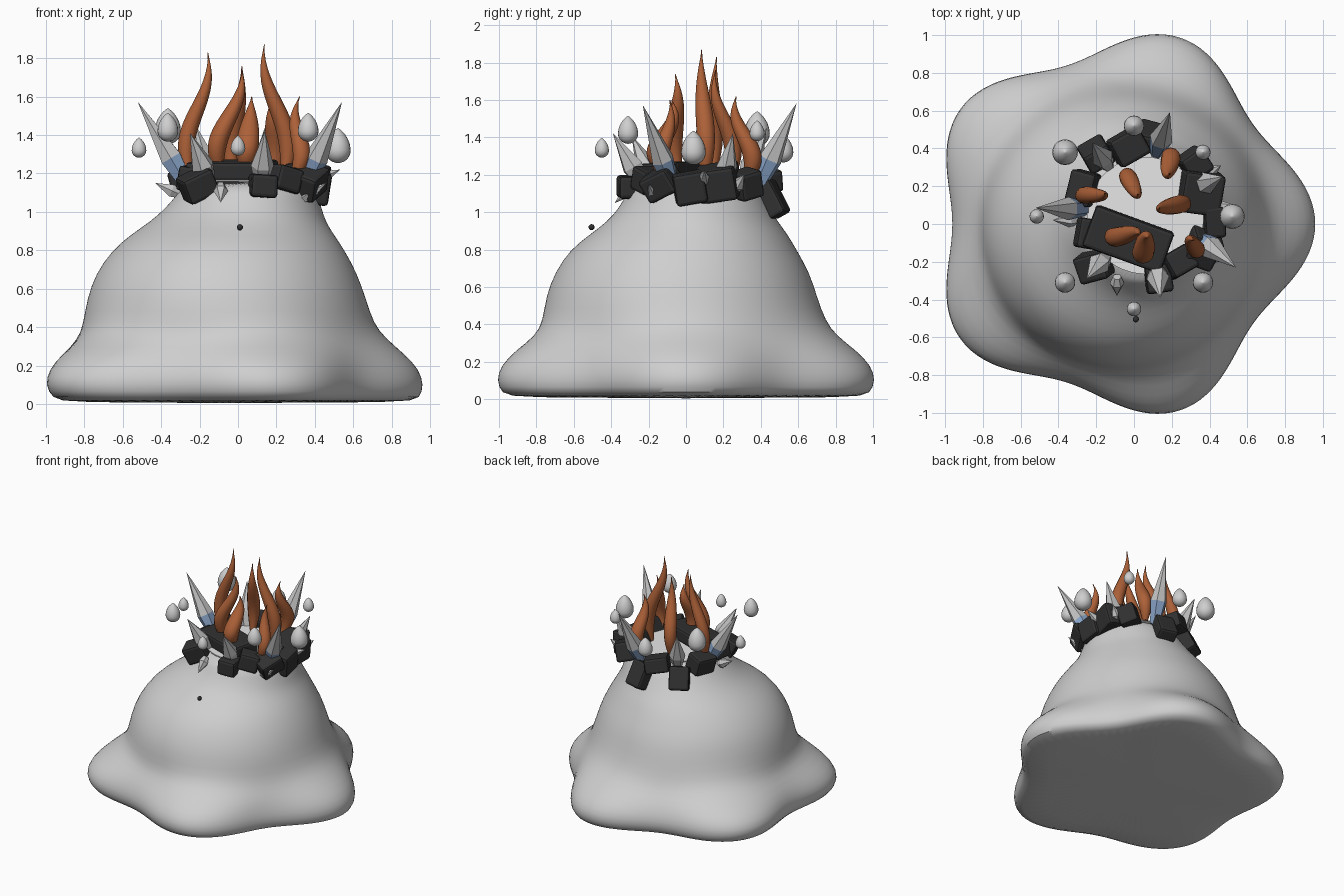
import bpy, bmesh, math
from mathutils import Vector, Euler

old = bpy.data.objects.get("Cube")
if old:
    bpy.data.objects.remove(old)


def material(name, colour):
    mat = bpy.data.materials.new(name)
    mat.use_nodes = True
    mat.diffuse_color = (*colour, 1)
    shader = next(n for n in mat.node_tree.nodes if n.type == 'BSDF_PRINCIPLED')
    shader.inputs["Base Color"].default_value = (*colour, 1)
    shader.inputs["Roughness"].default_value = 0.8
    return mat


stone = material("pale grey", (0.62, 0.62, 0.62))
white = material("white", (0.95, 0.95, 0.95))
charcoal = material("charcoal", (0.03, 0.03, 0.03))
orange = material("burnt orange", (0.42, 0.12, 0.04))
crystal_grey = material("crystal grey", (0.55, 0.55, 0.55))
crystal_blue = material("crystal blue", (0.27, 0.4, 0.62))


def finish(name, bm, mats, smooth):
    bmesh.ops.recalc_face_normals(bm, faces=bm.faces)
    mesh = bpy.data.meshes.new(name)
    bm.to_mesh(mesh)
    bm.free()
    for mat in mats:
        mesh.materials.append(mat)
    obj = bpy.data.objects.new(name, mesh)
    bpy.context.collection.objects.link(obj)
    if smooth:
        bpy.ops.object.select_all(action='DESELECT')
        obj.select_set(True)
        bpy.context.view_layer.objects.active = obj
        bpy.ops.object.shade_smooth_by_angle(angle=math.radians(50))
    return obj


def loft(name, rings, sides, mats, smooth=True, first_band=0):
    """Skin horizontal rings (centre, radius, five-lobe bulge) and cap both ends."""
    bm = bmesh.new()
    loops = []
    for centre, radius, lobe in rings:
        loop = []
        for i in range(sides):
            a = math.tau * i / sides
            r = radius + lobe * math.cos(5 * a)
            loop.append(bm.verts.new(centre + Vector((r * math.cos(a), r * math.sin(a), 0))))
        loops.append(loop)
    for k, (low, high) in enumerate(zip(loops, loops[1:])):
        for i in range(sides):
            j = (i + 1) % sides
            face = bm.faces.new((low[i], low[j], high[j], high[i]))
            face.material_index = first_band if k == 0 else 0
    base = bm.faces.new(loops[0][::-1])
    base.material_index = first_band
    bm.faces.new(loops[-1])
    return finish(name, bm, mats, smooth)


# Mound: five-lobed skirt blending into a round leaning neck
# height, centre x, centre y, radius, lobe
mound_profile = [
    (0.005, -.06, 0, .88, .07), (.03, -.07, 0, .94, .08), (.1, -.08, 0, .97, .08),
    (.18, -.08, 0, .95, .075), (.26, -.07, 0, .89, .05), (.34, -.05, 0, .80, .02),
    (.42, -.055, -.01, .755, .005), (.55, -.06, -.025, .725, 0), (.68, -.06, -.02, .68, 0),
    (.8, -.05, -.015, .605, 0), (.88, -.03, .015, .53, 0), (.95, 0, .035, .455, 0),
    (1.02, .03, .045, .405, 0), (1.1, .05, .045, .36, 0), (1.16, .06, .045, .33, 0)]
mound = loft("mound", [(Vector((x, y, z)), r, w) for z, x, y, r, w in mound_profile], 80, [stone])
mound.modifiers.new("soften", 'SUBSURF').levels = 1
mound.modifiers["soften"].render_levels = 1

# Bright crater floor
loft("crater_floor", [(Vector((.06, .045, z)), .31, 0) for z in (1.159, 1.167)], 48, [white])


# Charred blocks around the rim
def block(name, place, size, turn):
    bm = bmesh.new()
    bmesh.ops.create_cube(bm, size=1)
    bmesh.ops.scale(bm, vec=size, verts=bm.verts)
    bmesh.ops.bevel(bm, geom=bm.edges[:], offset=0.018, segments=2, affect='EDGES', profile=0.5)
    obj = finish(name, bm, [charcoal], False)
    obj.location = place
    obj.rotation_euler = Euler([math.radians(t) for t in turn])


block("crater_slab", (-.03, -.08, 1.215), (.44, .23, .1), (4, 0, -20))
blocks = [
    ((-.21, -.22, 1.14), (.17, .15, .14), (10, -25, 15)),
    ((.13, -.29, 1.135), (.14, .15, .12), (0, 4, 8)),
    ((.36, -.13, 1.16), (.17, .18, .14), (25, 20, -20)),
    ((.42, .02, 1.13), (.11, .17, .17), (10, 8, 5)),
    ((.35, .17, 1.16), (.22, .22, .18), (8, 12, -8)),
    ((.32, .32, 1.15), (.14, .14, .15), (15, 10, 35)),
    ((.09, .46, 1.07), (.15, .1, .2), (28, 0, -15)),
    ((-.03, .41, 1.17), (.18, .16, .12), (10, 10, 30)),
    ((-.2, .37, 1.08), (.15, .12, .18), (25, 0, 30)),
    ((-.27, .19, 1.16), (.14, .18, .14), (5, -15, -15)),
    ((-.25, -.05, 1.17), (.11, .16, .13), (0, 10, -10)),
    ((.24, -.2, 1.17), (.15, .14, .13), (0, 15, 30))]
for n, (place, size, turn) in enumerate(blocks, 1):
    block(f"rim_block_{n}", place, size, turn)


# Crystal spikes: flared lower band, long pointed tip
def spike(name, base, tip, radius, tinted=True):
    base, tip = Vector(base), Vector(tip)
    length = (tip - base).length
    rings = [(Vector((0, 0, length * t)), radius * r, 0)
             for t, r in ((0, .6), (.34, 1), (1, .01))]
    obj = loft(name, rings, 6, [crystal_grey, crystal_blue], False, int(tinted))
    obj.location = base
    obj.rotation_euler = (tip - base).to_track_quat('Z', 'Y').to_euler()


large_spikes = [
    ((-.26, .08, 1.13), (-.52, .085, 1.57)), ((.34, -.07, 1.13), (.54, -.23, 1.57)),
    ((.12, .38, 1.13), (.19, .59, 1.58))]
medium_spikes = [
    ((-.15, -.17, 1.15), (-.25, -.29, 1.41)), ((.12, -.23, 1.15), (.14, -.39, 1.42)),
    ((-.14, .31, 1.15), (-.22, .43, 1.45)), ((.34, .2, 1.15), (.47, .25, 1.42))]
small_spikes = [
    ((-.09, -.28, 1.14), (-.09, -.38, 1.05)), ((-.3, .02, 1.09), (-.43, .02, 1.15)),
    ((.32, -.16, 1.06), (.46, -.2, 1.15)), ((.38, .26, 1.12), (.46, .31, 1.2)),
    ((.4, .09, 1.16), (.53, .1, 1.22))]
for kind, group, radius in (("large", large_spikes, .062), ("medium", medium_spikes, .06),
                            ("small", small_spikes, .038)):
    for n, (base, tip) in enumerate(group, 1):
        spike(f"{kind}_spike_{n}", base, tip, radius, kind == "large")


# Flames: swelling, swaying tongues that taper to a hooked tip
def flame(name, base, tip, width):
    base, tip = Vector(base), Vector(tip)
    outward = Vector((base.x - .05, base.y - .05, 0)).normalized()
    rings = []
    steps = 18
    for k in range(steps + 1):
        t = k / steps
        sway = outward * .04 * math.sin(t * math.tau * .9)
        fade = (t * (1 - t) ** 1.3) * 3 + .28 * (1 - t)
        rings.append((base.lerp(tip, t) + sway, max(width * fade, .002), 0))
    loft(name, rings, 12, [orange])


flames = [
    ((-.25, .13, 1.17), (-.18, .17, 1.83), .057), ((.24, .1, 1.17), (.16, .09, 1.87), .062),
    ((-.1, -.04, 1.2), (0, -.07, 1.74), .066), ((.04, -.12, 1.2), (.07, -.1, 1.6), .075),
    ((.28, -.12, 1.15), (.34, -.1, 1.6), .058), ((.17, .33, 1.16), (.2, .29, 1.62), .066),
    ((-.03, .23, 1.16), (.01, .18, 1.76), .06)]
for n, (base, tip, width) in enumerate(flames, 1):
    flame(f"flame_{n}", base, tip, width)


# Floating droplets circling the crown
def droplet(name, place, radius):
    rings = []
    for k in range(13):
        a = math.pi * k / 12
        height = -math.cos(a) if a < math.pi / 2 else -math.cos(a) * 1.75
        swell = math.sin(a) if a < math.pi / 2 else math.sin(a) ** 1.6
        rings.append((Vector((0, 0, height * radius)), radius * max(swell, .02), 0))
    loft(name, rings, 20, [stone]).location = place


droplets = [
    ((.52, .04, 1.32), .066), ((.365, .38, 1.42), .04), ((0, .52, 1.32), .054),
    ((-.365, .38, 1.42), .068), ((-.515, .04, 1.32), .038), ((-.365, -.31, 1.42), .054),
    ((0, -.45, 1.33), .038), ((.365, -.31, 1.42), .054)]
for n, (place, radius) in enumerate(droplets, 1):
    droplet(f"droplet_{n}", place, radius)

# Tiny dark bead on the front slope
bead = bmesh.new()
bmesh.ops.create_uvsphere(bead, u_segments=16, v_segments=10, radius=.016)
finish("bead", bead, [charcoal], True).location = (.01, -.505, .92)
